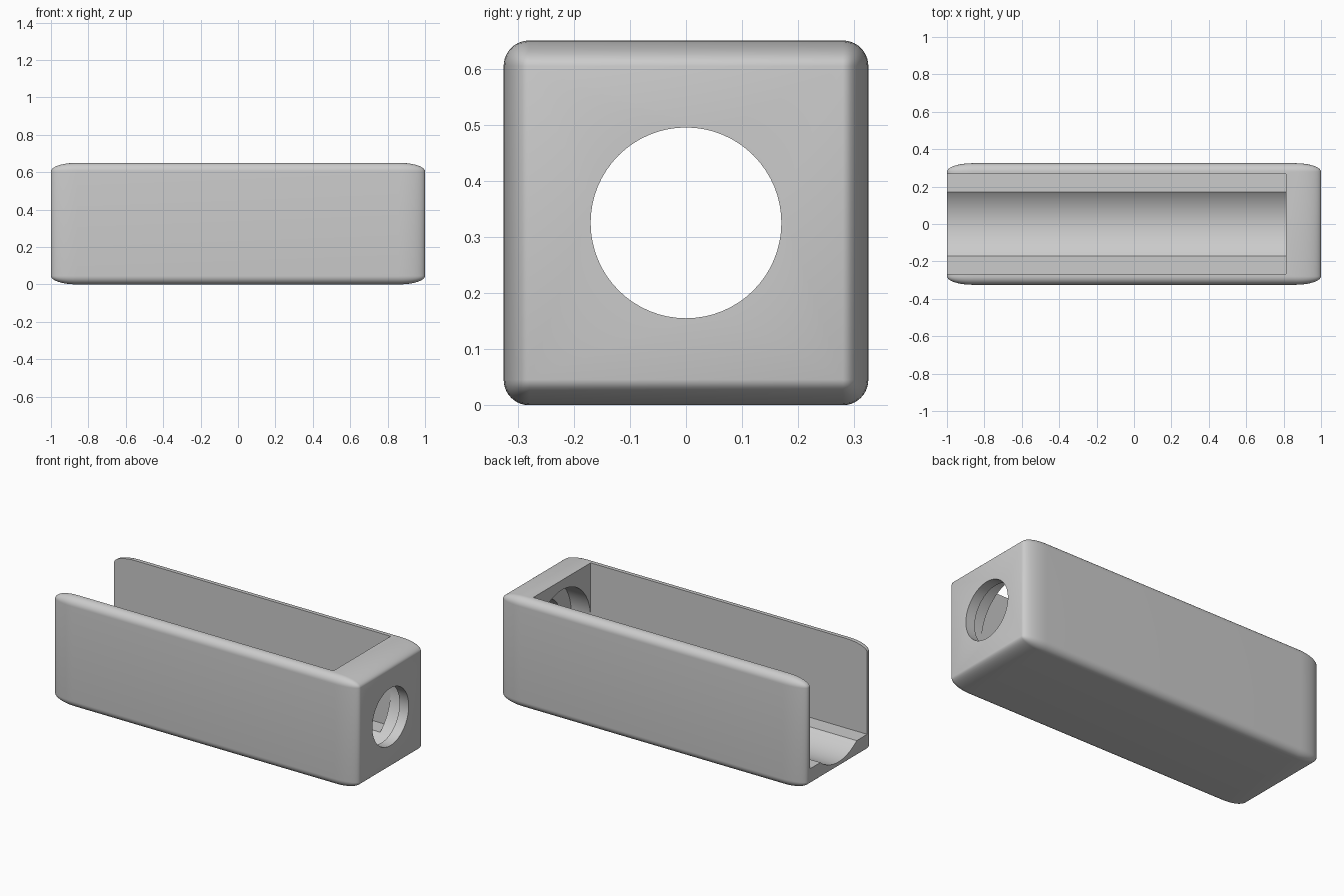
import bpy, bmesh, math
from mathutils import Matrix

cube = bpy.data.objects.get("Cube")
if cube:
    bpy.data.objects.remove(cube, do_unlink=True)

SIDE = 0.65      # height and depth of the block
MID = SIDE / 2   # height of the bore axis

grey = bpy.data.materials.new("light_grey")
grey.use_nodes = True
grey.diffuse_color = (0.6, 0.6, 0.6, 1)
grey.node_tree.nodes["Principled BSDF"].inputs["Base Color"].default_value = (0.6, 0.6, 0.6, 1)


def make_object(name, bm):
    bmesh.ops.recalc_face_normals(bm, faces=bm.faces)
    mesh = bpy.data.meshes.new(name)
    bm.to_mesh(mesh)
    bm.free()
    mesh.materials.append(grey)
    obj = bpy.data.objects.new(name, mesh)
    bpy.context.collection.objects.link(obj)
    return obj


def box(name, low, high, bevel=0):
    """Box between two corners; the bevel stretches with the box."""
    bm = bmesh.new()
    bmesh.ops.create_cube(bm, size=1)
    if bevel:
        bmesh.ops.bevel(bm, geom=bm.edges[:], offset=bevel, segments=10,
                        profile=0.5, affect='EDGES')
    size = [b - a for a, b in zip(low, high)]
    centre = [(a + b) / 2 for a, b in zip(low, high)]
    bm.transform(Matrix.Translation(centre) @ Matrix.Diagonal((*size, 1)))
    return make_object(name, bm)


def bore(name, radius, x0, x1):
    """Cylinder along x on the bore axis."""
    bm = bmesh.new()
    bmesh.ops.create_cone(bm, cap_ends=True, segments=64, radius1=radius,
                          radius2=radius, depth=x1 - x0)
    bm.transform(Matrix.Translation(((x0 + x1) / 2, 0, MID))
                 @ Matrix.Rotation(math.pi / 2, 4, 'Y'))
    return make_object(name, bm)


# Rounded outer block
body = box("housing", (-1, -MID, 0), (1, MID, SIDE), bevel=0.07)

# Open slot, round channel running into the end wall, and end hole
cutters = [
    box("slot_cutter", (-1.2, -0.268, 0.119), (0.813, 0.268, 1)),
    bore("channel_cutter", 0.267, -1.2, 0.94),
    bore("hole_cutter", 0.17, 0.5, 1.2),
]

bpy.ops.object.select_all(action='DESELECT')
body.select_set(True)
bpy.context.view_layer.objects.active = body
for cutter in cutters:
    cutter.hide_render = True
    mod = body.modifiers.new(cutter.name, 'BOOLEAN')
    mod.operation = 'DIFFERENCE'
    mod.solver = 'EXACT'
    mod.object = cutter
    bpy.ops.object.modifier_apply(modifier=mod.name)
    bpy.data.objects.remove(cutter, do_unlink=True)

# Smooth rounded surfaces, sharp cut edges
bpy.ops.object.shade_smooth_by_angle(angle=math.radians(30))
